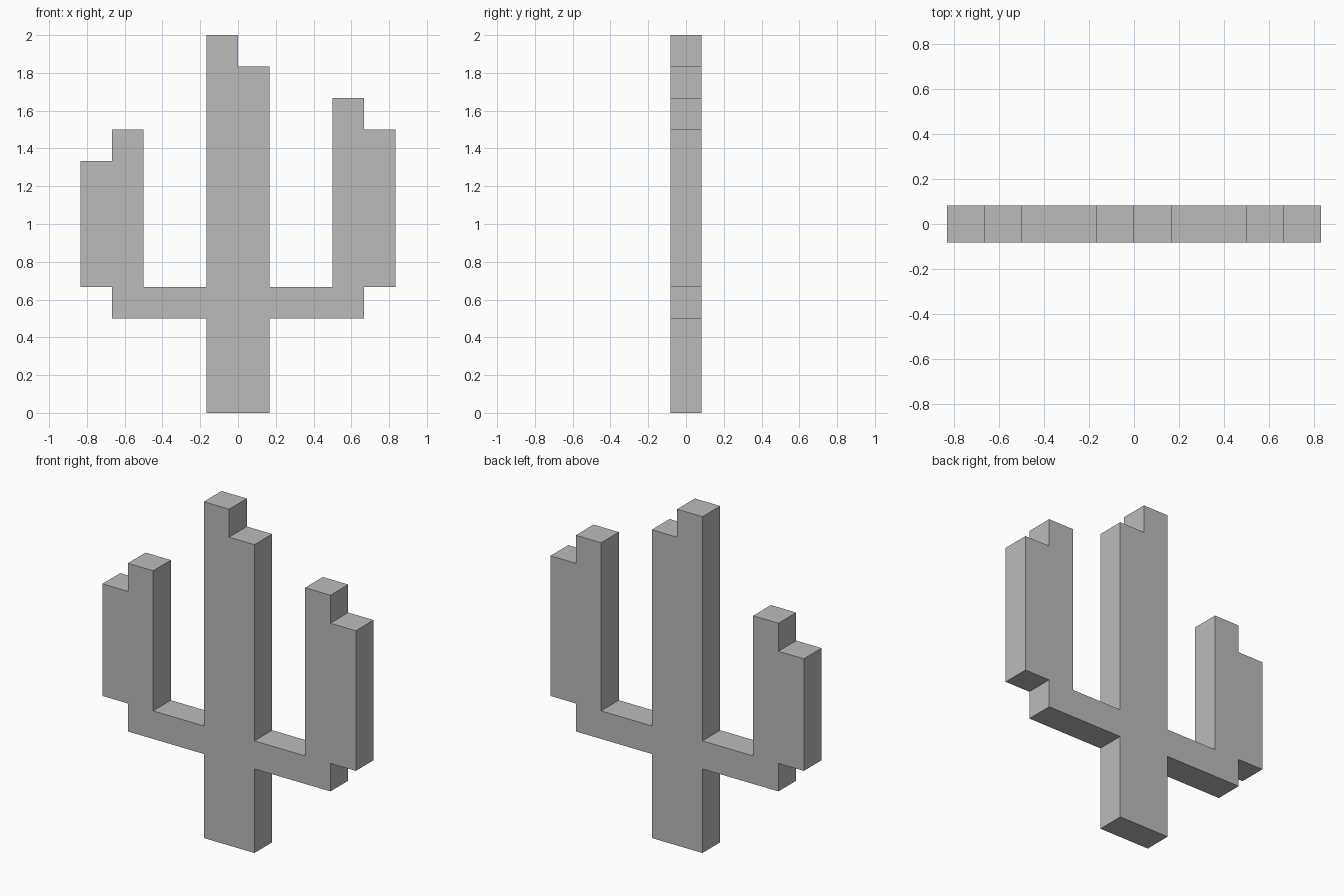
import bpy
import bmesh
from mathutils import Vector

UNIT = 1 / 6  # side of one block

if "Cube" in bpy.data.objects:
    bpy.data.objects.remove(bpy.data.objects["Cube"], do_unlink=True)

# Single plain grey material
grey = bpy.data.materials.new("plain grey")
grey.use_nodes = True
colour = (0.5, 0.5, 0.5, 1)
grey.diffuse_color = colour
grey.node_tree.nodes["Principled BSDF"].inputs["Base Color"].default_value = colour


def arm_outline(side, top):
    """Stepped arm in block units, from its underside at the trunk to its upper side."""
    points = [(1, 3), (4, 3), (4, 4), (5, 4), (5, top - 1),
              (4, top - 1), (4, top), (3, top), (3, 4), (1, 4)]
    return [(side * x, z) for x, z in points]


def extrude_outline(name, outline, depth):
    """Solid made from a closed outline in the xz plane, centred on y = 0."""
    bm = bmesh.new()
    verts = [bm.verts.new((x * UNIT, -depth / 2, z * UNIT)) for x, z in outline]
    front = bm.faces.new(verts)
    result = bmesh.ops.extrude_face_region(bm, geom=[front], use_keep_orig=True)
    moved = [g for g in result["geom"] if isinstance(g, bmesh.types.BMVert)]
    bmesh.ops.translate(bm, verts=moved, vec=Vector((0, depth, 0)))
    bmesh.ops.recalc_face_normals(bm, faces=bm.faces)
    mesh = bpy.data.meshes.new(name)
    bm.to_mesh(mesh)
    bm.free()
    mesh.materials.append(grey)
    obj = bpy.data.objects.new(name, mesh)
    bpy.context.collection.objects.link(obj)
    return obj


# Trunk with a stepped top, joined seamlessly to a taller left and a shorter right arm
trunk_base = [(-1, 0), (1, 0)]
trunk_top = [(1, 11), (0, 11), (0, 12), (-1, 12)]
left_arm = arm_outline(1, 10)
right_arm = arm_outline(-1, 9)[::-1]

extrude_outline("cactus", trunk_base + left_arm + trunk_top + right_arm, UNIT)
